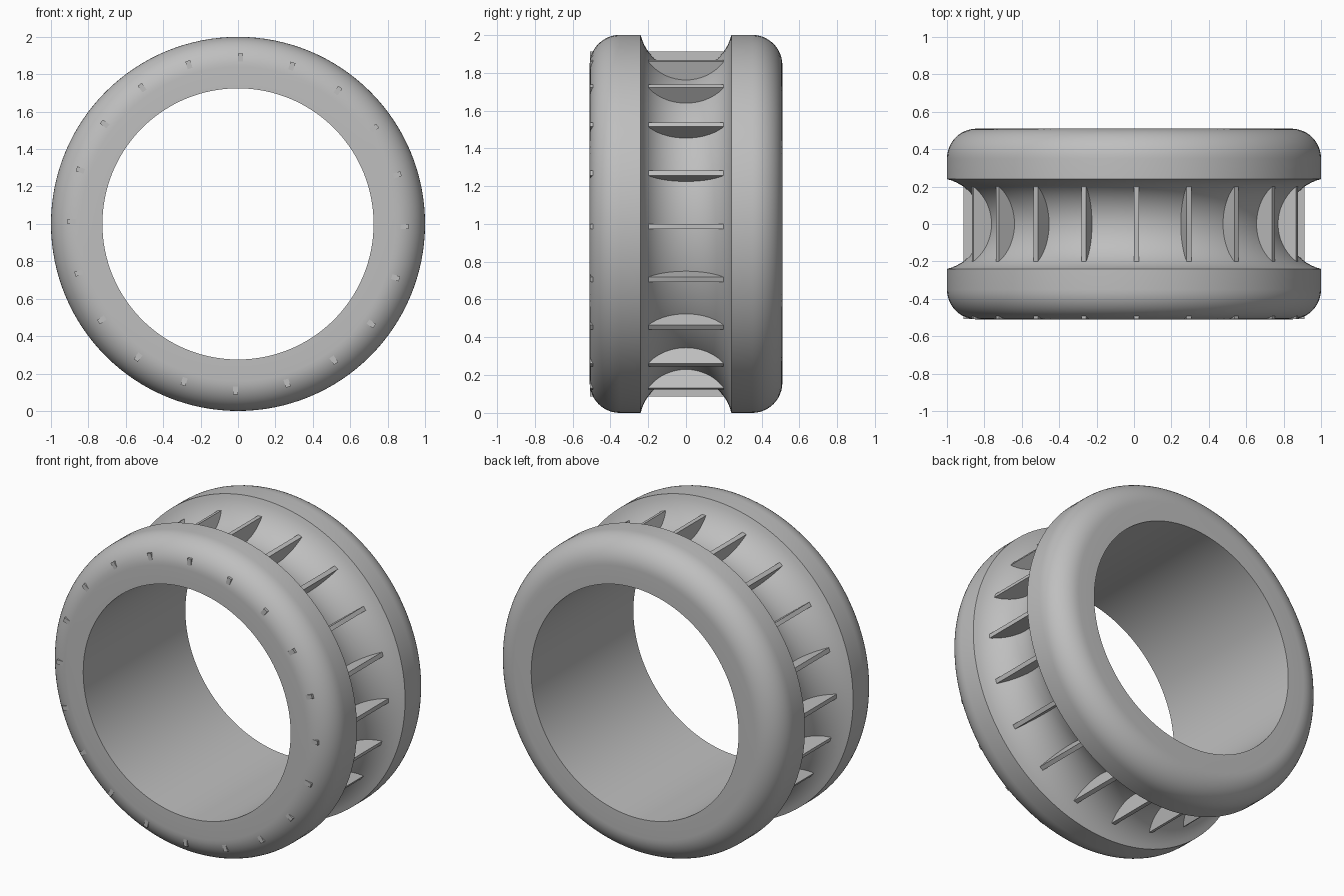
import bpy, bmesh, math
from mathutils import Matrix, Vector

cube = bpy.data.objects.get("Cube")
if cube:
    bpy.data.objects.remove(cube, do_unlink=True)

# Single grey material
grey = bpy.data.materials.new("plain grey")
grey.use_nodes = True
colour = (0.52, 0.52, 0.52, 1)
grey.diffuse_color = colour
grey.node_tree.nodes["Principled BSDF"].inputs["Base Color"].default_value = colour

CENTRE = Vector((0, 0, 1))
HALF, BORE, RIM = 0.51, 0.725, 1.0
FILLET = 0.16
GROOVE_HALF, GROOVE_FLOOR = 0.24, 0.81


def arc(cy, cr, radius, start, end, steps):
    """Points (y, r) along an arc, angles in degrees."""
    angles = [math.radians(start + (end - start) * i / steps) for i in range(steps + 1)]
    return [(cy + radius * math.cos(a), cr + radius * math.sin(a)) for a in angles]


def finish(bm, name):
    bmesh.ops.recalc_face_normals(bm, faces=bm.faces)
    mesh = bpy.data.meshes.new(name)
    bm.to_mesh(mesh)
    bm.free()
    mesh.materials.append(grey)
    obj = bpy.data.objects.new(name, mesh)
    bpy.context.collection.objects.link(obj)
    return obj


# Ring: closed section with rounded shoulders and a concave groove, spun about y
depth = RIM - GROOVE_FLOOR
groove_r = (GROOVE_HALF ** 2 + depth ** 2) / (2 * depth)
sweep = math.degrees(math.asin(GROOVE_HALF / groove_r))
section = [(-HALF, BORE)]
section += arc(-HALF + FILLET, RIM - FILLET, FILLET, 180, 90, 12)
section += arc(0, GROOVE_FLOOR + groove_r, groove_r, 270 - sweep, 270 + sweep, 24)
section += arc(HALF - FILLET, RIM - FILLET, FILLET, 90, 0, 12)
section += [(HALF, BORE)]

bm = bmesh.new()
verts = [bm.verts.new((0, y, 1 + r)) for y, r in section]
edges = [bm.edges.new((a, b)) for a, b in zip(verts, verts[1:] + verts[:1])]
bmesh.ops.spin(bm, geom=verts + edges, cent=CENTRE, axis=(0, 1, 0),
               angle=math.tau, steps=128, use_merge=True)
bmesh.ops.remove_doubles(bm, verts=bm.verts, dist=1e-5)
ring = finish(bm, "ring")
bpy.ops.object.select_all(action="DESELECT")
ring.select_set(True)
bpy.context.view_layer.objects.active = ring
bpy.ops.object.shade_smooth_by_angle(angle=math.radians(30))

# Fins: thin radial plates crossing the groove and just breaking the front shoulder
FINS, THICK, INNER, OUTER = 20, 0.027, 0.76, 0.912
FRONT, BACK = -0.507, 0.4
bm = bmesh.new()
for i in range(FINS):
    place = (Matrix.Translation(CENTRE)
             @ Matrix.Rotation(math.tau * i / FINS, 4, "Y")
             @ Matrix.Translation((THICK / 2, (FRONT + BACK) / 2, (INNER + OUTER) / 2))
             @ Matrix.Diagonal((THICK, BACK - FRONT, OUTER - INNER, 1)))
    bmesh.ops.create_cube(bm, size=1, matrix=place)
finish(bm, "fins")
